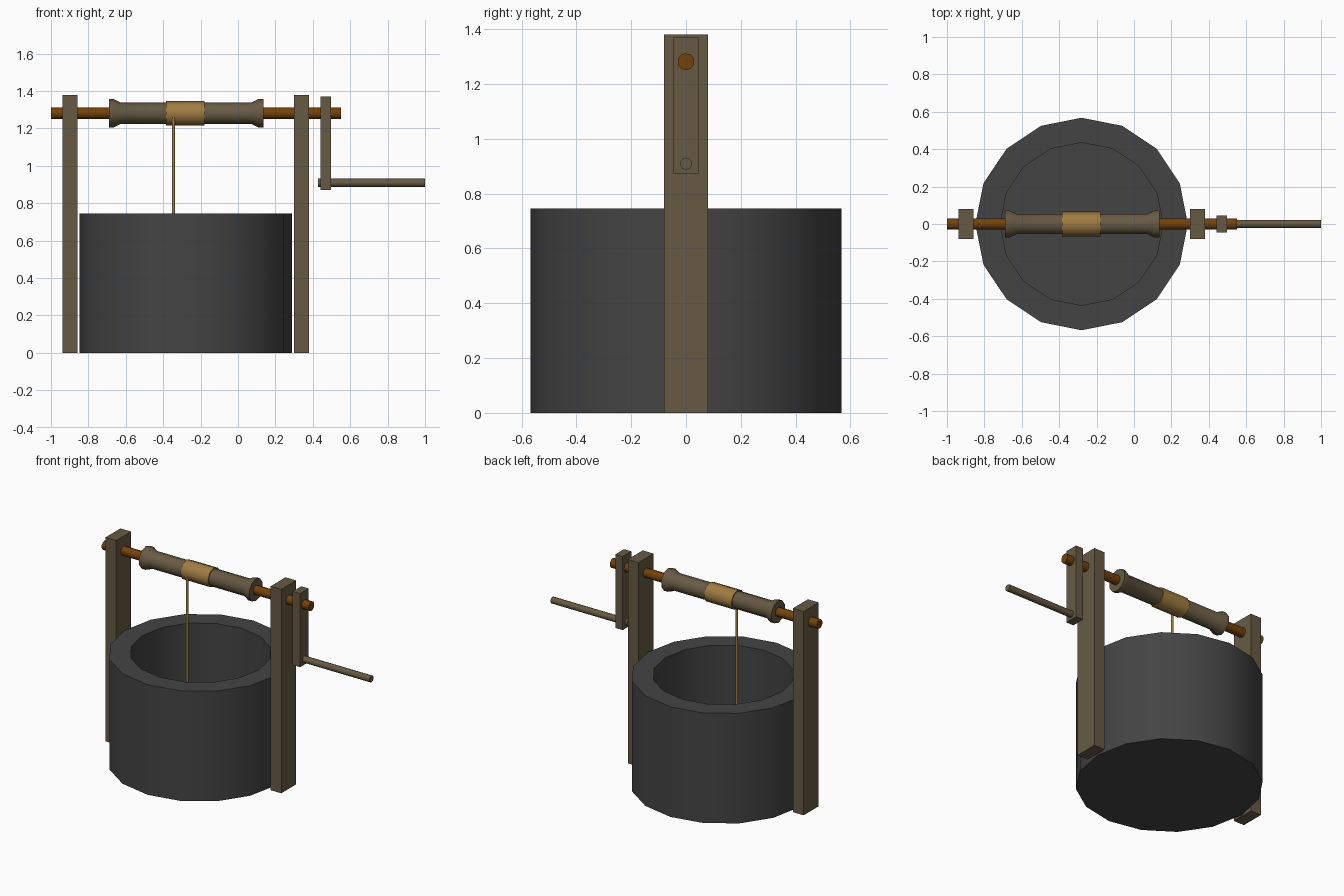
import bpy, bmesh, math
from mathutils import Matrix

if "Cube" in bpy.data.objects:
    bpy.data.objects.remove(bpy.data.objects["Cube"])


def srgb(r, g, b):
    def f(c):
        c /= 255
        return c / 12.92 if c <= 0.04045 else ((c + 0.055) / 1.055) ** 2.4
    return (f(r), f(g), f(b), 1)


def material(name, rgb):
    m = bpy.data.materials.new(name)
    m.diffuse_color = srgb(*rgb)
    m.use_nodes = True
    m.node_tree.nodes["Principled BSDF"].inputs["Base Color"].default_value = m.diffuse_color
    return m


STONE = material("dark stone", (68, 68, 68))
WOOD = material("weathered wood", (103, 90, 68))
AXLE = material("rusty brown", (116, 66, 10))
ROPE = material("rope tan", (160, 124, 66))


def finish(name, bm, mat):
    bmesh.ops.recalc_face_normals(bm, faces=bm.faces)
    mesh = bpy.data.meshes.new(name)
    bm.to_mesh(mesh)
    bm.free()
    mesh.materials.append(mat)
    ob = bpy.data.objects.new(name, mesh)
    bpy.context.collection.objects.link(ob)
    bpy.context.view_layer.objects.active = ob
    ob.select_set(True)
    bpy.ops.object.shade_smooth_by_angle(angle=math.radians(50))
    ob.select_set(False)
    return ob


def box(name, x0, x1, half_y, z0, z1, mat):
    bm = bmesh.new()
    m = (Matrix.Translation(((x0 + x1) / 2, 0, (z0 + z1) / 2))
         @ Matrix.Diagonal((x1 - x0, 2 * half_y, z1 - z0, 1)))
    bmesh.ops.create_cube(bm, size=1, matrix=m)
    return finish(name, bm, mat)


def lathe(name, profile, sides, mat, origin, axis="Z"):
    """Turn a profile of (radius, position along axis), capping both ends."""
    bm = bmesh.new()
    rings = []
    for r, h in profile:
        ring = []
        for i in range(sides):
            a = math.tau * i / sides
            c, s = r * math.cos(a), r * math.sin(a)
            p = (c, s, h) if axis == "Z" else (h, s, c)
            ring.append(bm.verts.new([p[k] + origin[k] for k in range(3)]))
        rings.append(ring)
    for a, b in zip(rings, rings[1:]):
        for i in range(sides):
            j = (i + 1) % sides
            bm.faces.new((a[i], a[j], b[j], b[i]))
    bm.faces.new(rings[0])
    bm.faces.new(rings[-1])
    return finish(name, bm, mat)


# Stone well ring with floor
lathe("well_wall", [(0.568, 0), (0.568, 0.745), (0.435, 0.745), (0.435, 0.04)],
      16, STONE, (-0.28, 0, 0))

# Two upright posts
for side, x in (("left", -0.897), ("right", 0.34)):
    box(side + "_post", x - 0.04, x + 0.04, 0.08, 0, 1.38, WOOD)

# Axle, drum with flared ends, and rope wound round it
AXIS_Z = 1.281
lathe("axle", [(0.031, -1.0), (0.031, 0.55)], 10, AXLE, (0, 0, AXIS_Z), "X")
half = [(0.075, 0.413), (0.075, 0.385), (0.057, 0.35)]
drum = [(r, -h) for r, h in half] + half[::-1]
lathe("drum", drum, 10, WOOD, (-0.278, 0, AXIS_Z), "X")
lathe("rope_coil", [(0.066, -0.385), (0.066, -0.18)], 8, ROPE, (0, 0, AXIS_Z), "X")
lathe("hanging_rope", [(0.008, 0.04), (0.008, 1.26)], 8, ROPE, (-0.345, -0.05, 0))

# Crank arm and handle
box("crank_arm", 0.442, 0.497, 0.046, 0.872, 1.37, WOOD)
lathe("crank_handle", [(0.022, 0.428), (0.022, 1.0)], 10, WOOD, (0, 0, 0.909), "X")
